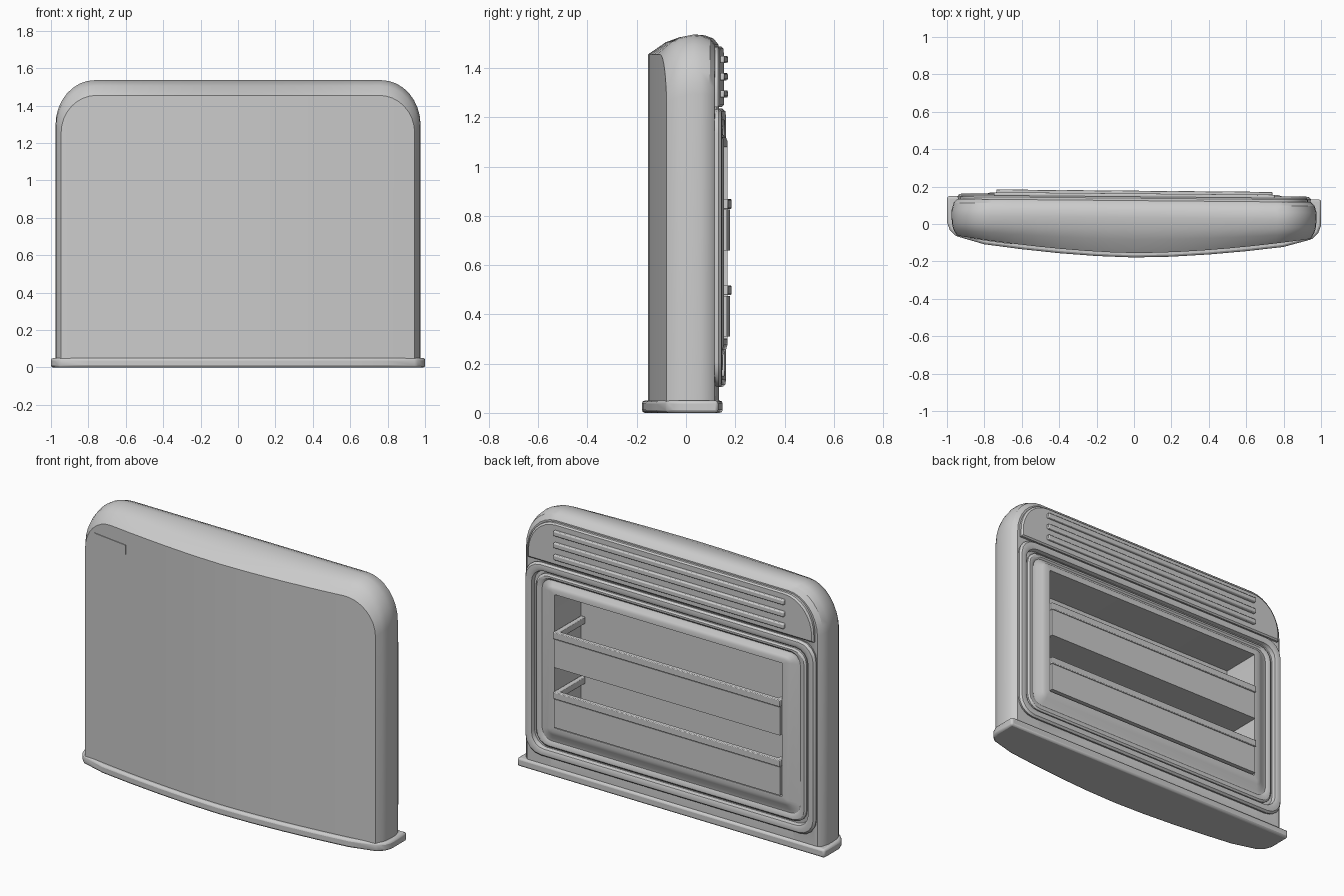
import bpy, bmesh, math

if "Cube" in bpy.data.objects:
    bpy.data.objects.remove(bpy.data.objects["Cube"])

TURN = -0.009            # the whole door is turned very slightly


def add(name, verts, faces, bevel=0.0, angle=32):
    me = bpy.data.meshes.new(name)
    me.from_pydata(verts, [], faces)
    bm = bmesh.new()
    bm.from_mesh(me)
    bmesh.ops.recalc_face_normals(bm, faces=bm.faces)
    bm.to_mesh(me)
    bm.free()
    ob = bpy.data.objects.new(name, me)
    bpy.context.collection.objects.link(ob)
    ob.rotation_euler.z = TURN
    if bevel:
        m = ob.modifiers.new("bevel", 'BEVEL')
        m.width, m.segments, m.limit_method = bevel, 2, 'ANGLE'
    bpy.ops.object.select_all(action='DESELECT')
    ob.select_set(True)
    bpy.context.view_layer.objects.active = ob
    bpy.ops.object.shade_smooth_by_angle(angle=math.radians(angle))
    return ob


def loft(rings):
    n = len(rings[0])
    verts = [p for r in rings for p in r]
    faces = [(k*n + i, k*n + (i+1) % n, (k+1)*n + (i+1) % n, (k+1)*n + i)
             for k in range(len(rings) - 1) for i in range(n)]
    return verts, faces


def boxes(name, specs, bevel=0.0):
    verts, faces = [], []
    for x0, x1, y0, y1, z0, z1 in specs:
        b = len(verts)
        verts += [(x, y, z) for x in (x0, x1) for y in (y0, y1) for z in (z0, z1)]
        faces += [tuple(b + i for i in f) for f in
                  ((0, 1, 3, 2), (4, 6, 7, 5), (0, 4, 5, 1), (2, 3, 7, 6), (0, 2, 6, 4), (1, 5, 7, 3))]
    return add(name, verts, faces, bevel)


def front(x):            # bow of the front face in plan
    return -0.155 + 0.085 * min(abs(x) / 0.95, 1.05) ** 1.7


def arch(w, h, rx, rz, bottom, yfun):
    """Arched outline; lower points share x with the upper ones."""
    arc = [(w - rx + rx*math.cos(a), h - rz + rz*math.sin(a))
           for a in [math.radians(90) * i / 8 for i in range(9)]]
    flat = [((w - rx) * (1 - i / 6), h) for i in range(1, 7)]
    right = arc + flat
    top = right + [(-x, z) for x, z in reversed(right[:-1])]
    return [(x, yfun(x), z) for x, z in top] + [(x, yfun(x), bottom) for x, _ in reversed(top)]


def rrect(hx, z0, z1, r, y, n=4):
    pts = []
    for cx, cz, a0 in ((hx-r, z1-r, 0), (-hx+r, z1-r, 90), (-hx+r, z0+r, 180), (hx-r, z0+r, 270)):
        for i in range(n + 1):
            a = math.radians(a0 + 90 * i / n)
            pts.append((cx + r*math.cos(a), y, cz + r*math.sin(a)))
    return pts


# Door shell with bowed front and rounded top
rings = [
    arch(0.945, 1.495, 0.19, 0.22, 0.04, lambda x: 0.125),
    arch(0.965, 1.52, 0.20, 0.23, 0.04, lambda x: 0.105),
    arch(0.975, 1.533, 0.21, 0.24, 0.04, lambda x: 0.07),
    arch(0.976, 1.536, 0.21, 0.24, 0.04, lambda x: 0.035),
    arch(0.973, 1.525, 0.21, 0.24, 0.04, lambda x: -0.01 + 0.2*(front(x) + 0.07)),
    arch(0.965, 1.505, 0.20, 0.23, 0.04, lambda x: -0.04 + 0.5*(front(x) + 0.07)),
    arch(0.945, 1.455, 0.19, 0.20, 0.04, front),
]
verts, faces = loft(rings)
n = len(rings[0])
o = n * (len(rings) - 1)
faces.append(tuple(range(n)))
faces += [(o + i, o + i + 1, o + n - 2 - i, o + n - 1 - i) for i in range(n // 2 - 1)]
shell = add("door_shell", verts, faces)

# Pocket cut behind the liner
cutter = boxes("pocket_cutter", [(-0.755, 0.755, -0.085, 0.3, 0.285, 1.095)])
cutter.hide_render = True
cutter.hide_viewport = True
cutter.display_type = 'WIRE'
cut = shell.modifiers.new("pocket", 'BOOLEAN')
cut.operation, cut.object, cut.solver = 'DIFFERENCE', cutter, 'EXACT'

# Bottom trim
half = [(1.0, 0.14), (1.0, 0.0), (0.985, -0.04), (0.955, -0.072)]
half += [(x, front(x) - 0.024) for x in (0.8, 0.6, 0.4, 0.2)]
plan = half + [(0, -0.179)] + [(-x, y) for x, y in reversed(half)]
n = len(plan)
verts, faces = loft([[(x, y, z) for x, y in plan] for z in (0.0, 0.05)])
add("bottom_trim", verts, faces + [tuple(range(n)), tuple(range(n, 2*n))], bevel=0.012)

# Front badge plate
cols = [-0.875 + 0.225 * i / 4 for i in range(5)]
rings = [[(x, front(x) + dy, z) for dy, z in ((0.01, 1.32), (-0.004, 1.32), (-0.004, 1.375), (0.01, 1.375))]
         for x in cols]
verts, faces = loft(rings)
add("badge_plate", verts, faces + [(0, 1, 2, 3), (16, 17, 18, 19)])

# Door seal ring
seal = [(0.94, 0.11, 1.23, 0.10, 0.120), (0.945, 0.105, 1.235, 0.10, 0.140),
        (0.935, 0.115, 1.225, 0.095, 0.152), (0.915, 0.135, 1.205, 0.085, 0.155),
        (0.90, 0.15, 1.19, 0.08, 0.148), (0.895, 0.155, 1.185, 0.08, 0.120)]
verts, faces = loft([rrect(*s) for s in seal])
add("door_seal", verts, faces)

# Inner liner with sloped rim and deep pocket
liner = [(0.88, 0.165, 1.175, 0.08, 0.122), (0.88, 0.165, 1.175, 0.08, 0.134),
         (0.87, 0.175, 1.165, 0.075, 0.142), (0.855, 0.19, 1.155, 0.07, 0.142),
         (0.84, 0.205, 1.145, 0.06, 0.134), (0.82, 0.225, 1.135, 0.05, 0.138),
         (0.79, 0.255, 1.12, 0.03, 0.155), (0.77, 0.275, 1.105, 0.015, 0.161),
         (0.74, 0.30, 1.08, 0.003, 0.161), (0.74, 0.30, 1.08, 0.003, -0.08)]
rings = [rrect(*s) for s in liner]
verts, faces = loft(rings)
n = len(rings[0])
add("inner_liner", verts, faces + [tuple(range(len(verts) - n, len(verts)))])

# Upper vent panel and its slats
rings = [arch(w, h, 0.18, 0.20, b, lambda x, y=y: y)
         for w, h, b, y in ((0.93, 1.487, 1.243, 0.115), (0.93, 1.487, 1.243, 0.138),
                            (0.922, 1.479, 1.251, 0.146))]
verts, faces = loft(rings)
n = len(rings[0])
add("vent_panel", verts, faces + [tuple(range(n)), tuple(range(2*n, 3*n))])
boxes("vent_slats", [(-0.75, 0.75, 0.135, 0.163, z - 0.015, z + 0.015)
                     for z in (1.295, 1.365, 1.435)], bevel=0.006)

# Two door bins: floor, front panel and U-shaped guard rail
for label, z in (("upper", 0.66), ("lower", 0.31)):
    boxes(label + "_bin", [(-0.735, 0.735, 0.145, 0.173, z, z + 0.165),
                           (-0.735, 0.735, -0.078, 0.15, z, z + 0.02)])
    r0, r1 = z + 0.168, z + 0.208
    verts, faces = loft([[(x, y, h) for x, y in
                          ((-0.738, -0.078), (-0.738, 0.178), (0.738, 0.178), (0.738, -0.078),
                           (0.71, -0.078), (0.71, 0.152), (-0.71, 0.152), (-0.71, -0.078))]
                         for h in (r0, r1)])
    add(label + "_guard_rail", verts, faces + [tuple(range(8)), tuple(range(8, 16))], bevel=0.004)
